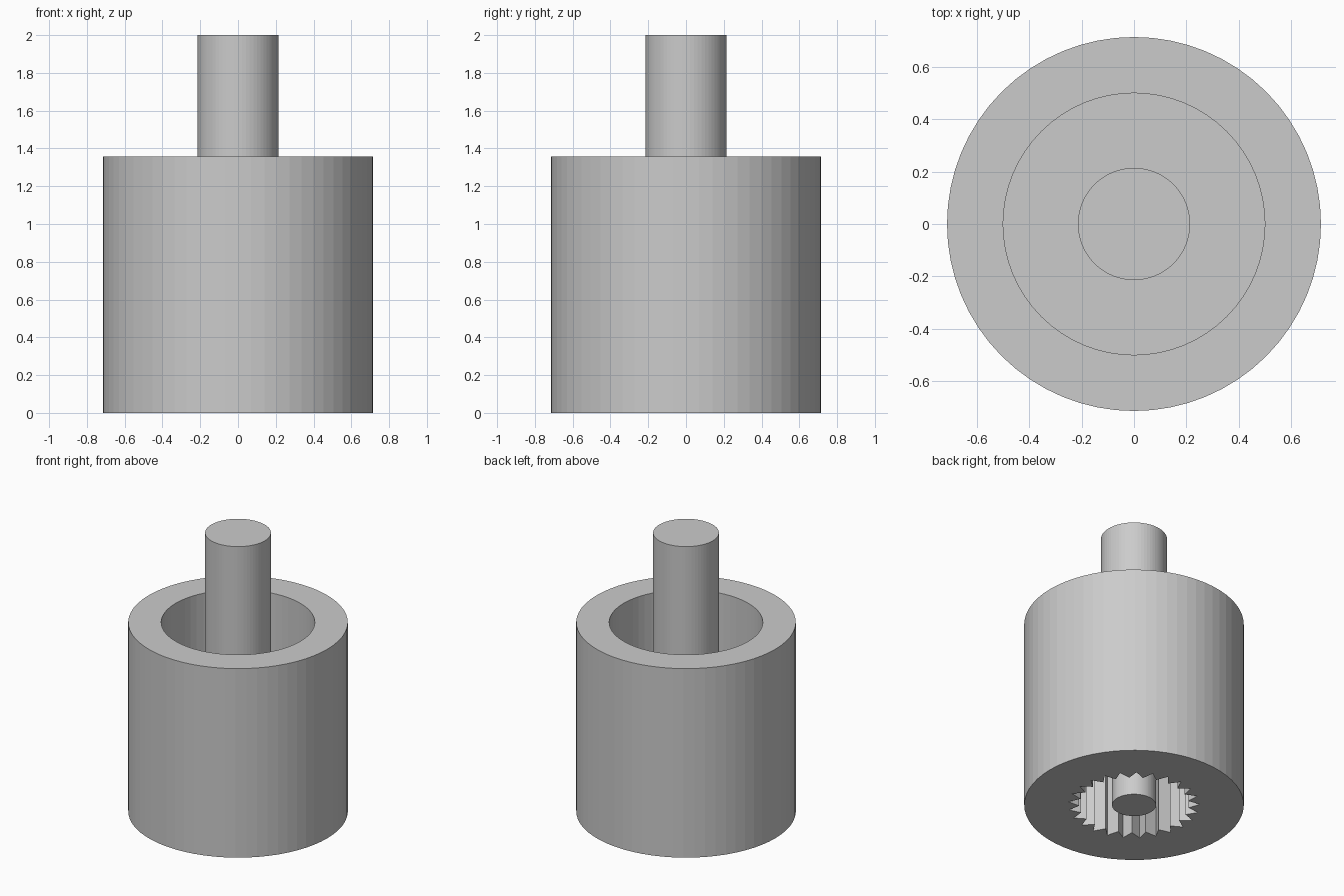
import bpy
import bmesh
from math import cos, sin, pi, radians

cube = bpy.data.objects.get("Cube")
if cube:
    bpy.data.objects.remove(cube, do_unlink=True)

U = 1 / 14          # one design unit
SEGMENTS = 64
TEETH = 25

grey = bpy.data.materials.new("light grey")
grey.use_nodes = True
colour = (0.6, 0.6, 0.6, 1)
grey.diffuse_color = colour
grey.node_tree.nodes["Principled BSDF"].inputs["Base Color"].default_value = colour


def circle(radius):
    return [(radius * cos(2 * pi * i / SEGMENTS), radius * sin(2 * pi * i / SEGMENTS))
            for i in range(SEGMENTS)]


def star(tip, root, count, start):
    points = []
    for i in range(2 * count):
        r = root if i % 2 else tip
        a = start + pi * i / count
        points.append((r * cos(a), r * sin(a)))
    return points


def prism(name, outline, bottom, top):
    """Extrude a closed outline upwards into a capped solid."""
    bm = bmesh.new()
    base = bm.faces.new([bm.verts.new((x * U, y * U, bottom * U)) for x, y in outline])
    grown = bmesh.ops.extrude_face_region(bm, geom=[base], use_keep_orig=True)
    verts = [v for v in grown["geom"] if isinstance(v, bmesh.types.BMVert)]
    bmesh.ops.translate(bm, verts=verts, vec=(0, 0, (top - bottom) * U))
    bmesh.ops.recalc_face_normals(bm, faces=bm.faces)
    mesh = bpy.data.meshes.new(name)
    bm.to_mesh(mesh)
    bm.free()
    mesh.materials.append(grey)
    obj = bpy.data.objects.new(name, mesh)
    bpy.context.collection.objects.link(obj)
    return obj


def cut(target, cutter):
    cutter.hide_render = True
    mod = target.modifiers.new("cut", 'BOOLEAN')
    mod.operation = 'DIFFERENCE'
    mod.solver = 'EXACT'
    mod.object = cutter
    bpy.context.view_layer.objects.active = target
    bpy.ops.object.modifier_apply(modifier=mod.name)
    bpy.data.objects.remove(cutter, do_unlink=True)


# Outer sleeve with a round recess above and a toothed socket below
sleeve = prism("sleeve", circle(10), 0, 19)
cut(sleeve, prism("recess_cutter", circle(7), 10.5, 20))
cut(sleeve, prism("socket_cutter", star(6, 5, TEETH, radians(225)), -1, 8.5))

# Upper shaft and lower centre pin, both rooted in the web between the cavities
prism("upper_shaft", circle(3), 10, 28)
prism("centre_pin", circle(2), 0, 9)
